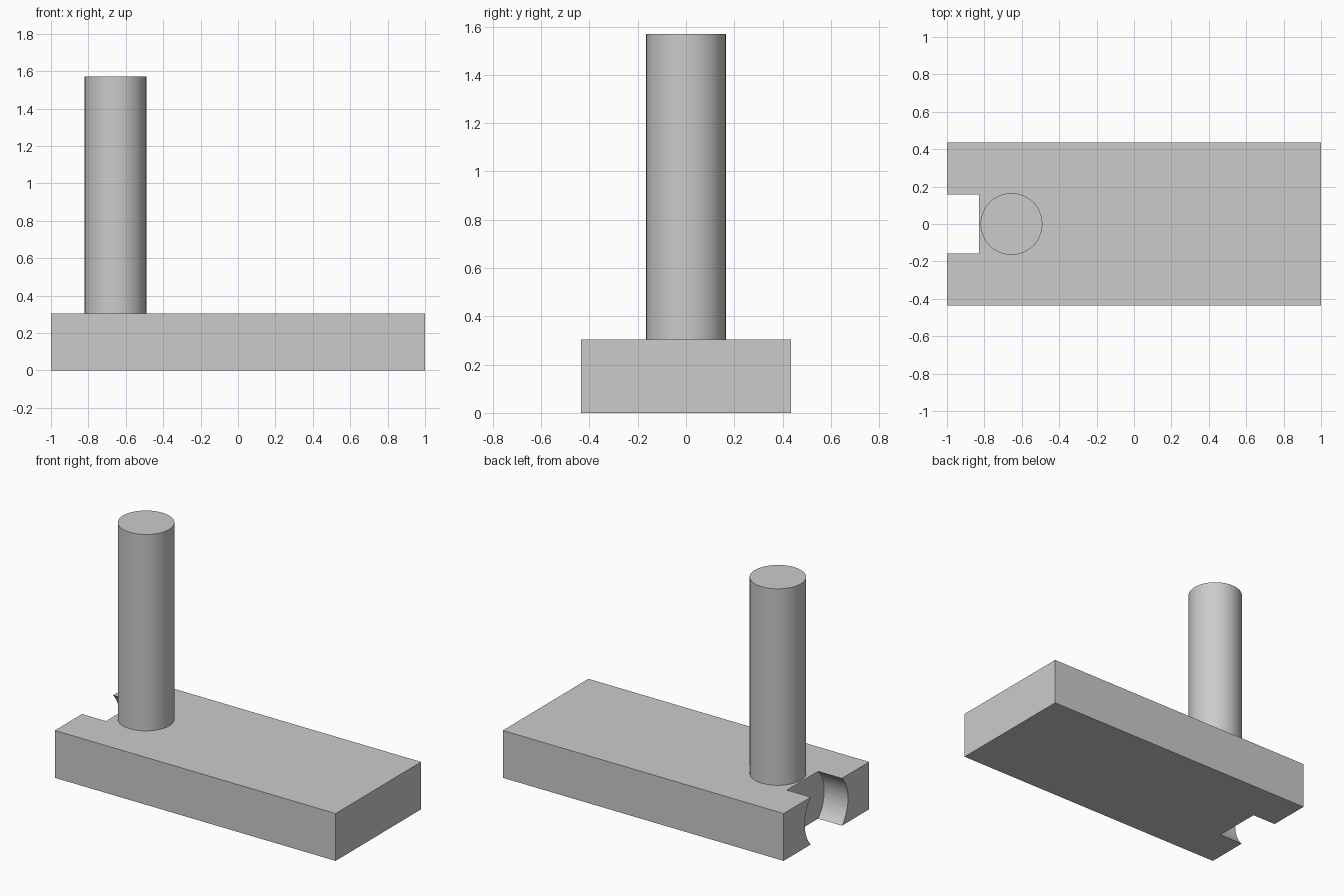
import bpy
import math

cube = bpy.data.objects.get("Cube")
if cube:
    bpy.data.objects.remove(cube, do_unlink=True)

# Single grey material
GREY = (0.6, 0.6, 0.6, 1)
grey = bpy.data.materials.new("plain grey")
grey.use_nodes = True
grey.diffuse_color = GREY
grey.node_tree.nodes["Principled BSDF"].inputs["Base Color"].default_value = GREY

BASE_H, BASE_W, TOP = 0.305, 0.87, 1.57


def finish(name):
    ob = bpy.context.object
    ob.name = name
    ob.data.materials.append(grey)
    return ob


def smooth(ob):
    bpy.ops.object.select_all(action='DESELECT')
    ob.select_set(True)
    bpy.context.view_layer.objects.active = ob
    bpy.ops.object.shade_smooth_by_angle(angle=math.radians(30))


# Rectangular base slab
bpy.ops.mesh.primitive_cube_add(size=1, location=(0, 0, BASE_H / 2))
base = finish("base")
base.scale = (2, BASE_W, BASE_H)
bpy.ops.object.transform_apply(location=False, rotation=False, scale=True)

# Round cutter along x: taller than the slab, so the notch opens above and below
bpy.ops.mesh.primitive_cylinder_add(
    vertices=96, radius=0.22, depth=0.4,
    location=(-1.03, 0, BASE_H / 2), rotation=(0, math.pi / 2, 0))
cutter = finish("notch_cutter")
cutter.hide_render = True

cut = base.modifiers.new("notch", 'BOOLEAN')
cut.operation = 'DIFFERENCE'
cut.solver = 'EXACT'
cut.object = cutter
bpy.context.view_layer.objects.active = base
bpy.ops.object.modifier_apply(modifier=cut.name)
bpy.data.objects.remove(cutter, do_unlink=True)
smooth(base)

# Upright round post standing on the slab
bpy.ops.mesh.primitive_cylinder_add(
    vertices=64, radius=0.165, depth=TOP - BASE_H,
    location=(-0.655, 0, (TOP + BASE_H) / 2))
smooth(finish("post"))
